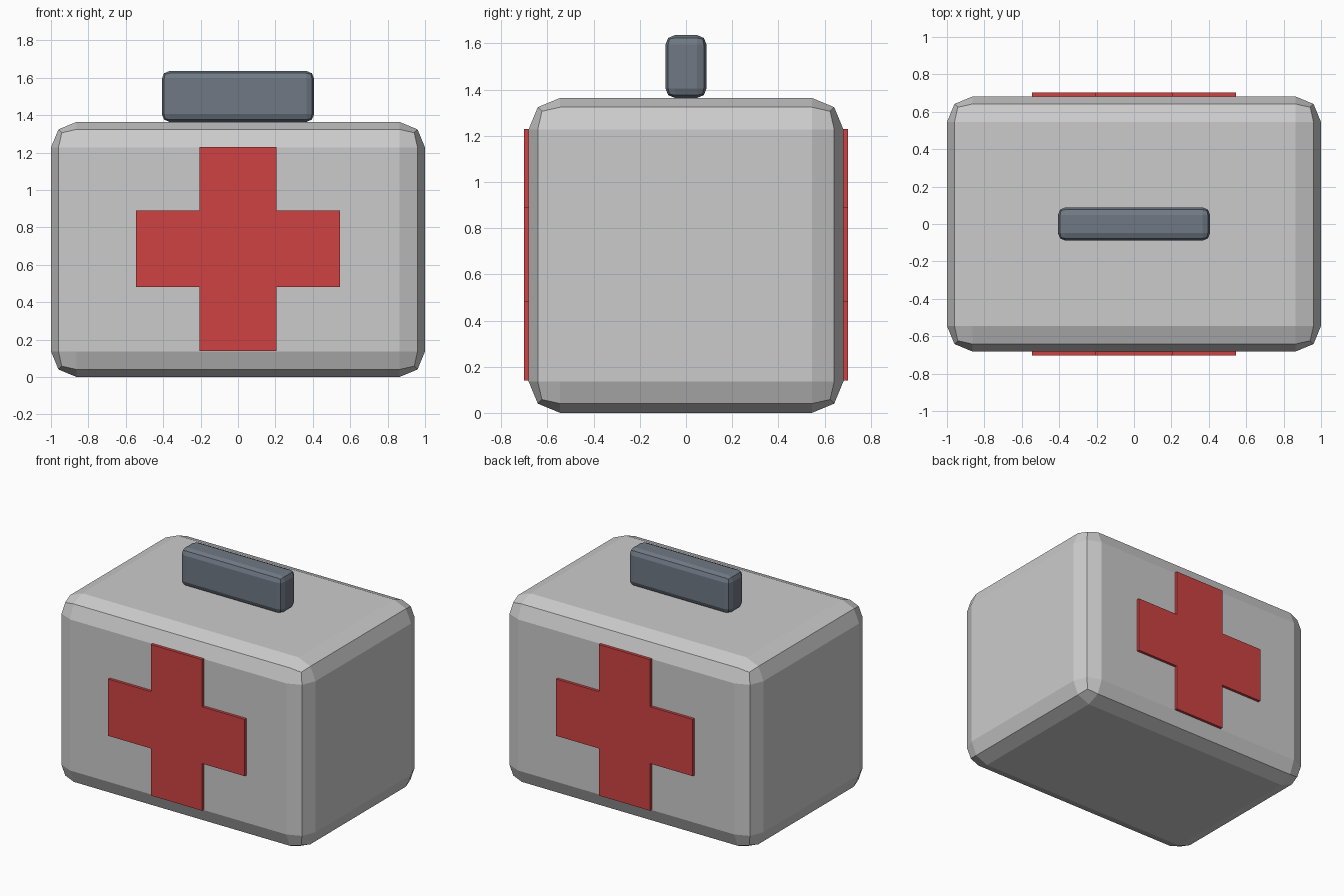
import bpy, bmesh

if "Cube" in bpy.data.objects:
    bpy.data.objects.remove(bpy.data.objects["Cube"])


def colour(name, rgb):
    mat = bpy.data.materials.new(name)
    mat.diffuse_color = (*rgb, 1)
    mat.use_nodes = True
    mat.node_tree.nodes["Principled BSDF"].inputs["Base Color"].default_value = mat.diffuse_color
    return mat


def add_object(name, bm, mat=None):
    bmesh.ops.recalc_face_normals(bm, faces=bm.faces)
    mesh = bpy.data.meshes.new(name)
    bm.to_mesh(mesh)
    bm.free()
    obj = bpy.data.objects.new(name, mesh)
    bpy.context.collection.objects.link(obj)
    if mat:
        mesh.materials.append(mat)
    return obj


def bevelled_box(name, size, z_bottom, bevel, mat=None):
    bm = bmesh.new()
    bmesh.ops.create_cube(bm, size=1)
    bmesh.ops.scale(bm, vec=size, verts=bm.verts)
    bmesh.ops.translate(bm, vec=(0, 0, z_bottom + size[2] / 2), verts=bm.verts)
    obj = add_object(name, bm, mat)
    mod = obj.modifiers.new("bevel", 'BEVEL')
    mod.width = bevel
    mod.segments = 2
    return obj


red = colour("red", (0.62, 0.055, 0.055))
slate = colour("slate", (0.16, 0.19, 0.23))

# Case body and carrying handle
bevelled_box("case", (2.0, 1.364, 1.364), 0, 0.137)
bevelled_box("handle", (0.814, 0.178, 0.272), 1.364, 0.041, slate)

# Raised cross plate on the front, mirrored to the back
a, b, zc = 0.205, 0.545, 0.685
outline = [(-a, -b), (a, -b), (a, -a), (b, -a), (b, a), (a, a),
           (a, b), (-a, b), (-a, a), (-b, a), (-b, -a), (-a, -a)]
bm = bmesh.new()
face = bm.faces.new([bm.verts.new((x, -0.702, z + zc)) for x, z in outline])
ext = bmesh.ops.extrude_face_region(bm, geom=[face])
bmesh.ops.translate(bm, vec=(0, 0.04, 0),
                    verts=[v for v in ext["geom"] if isinstance(v, bmesh.types.BMVert)])
if not face.is_valid or len(bm.faces) < 14:
    bm.faces.new([v for v in bm.verts if v.co.y < -0.69])
cross = add_object("cross_plates", bm, red)
mirror = cross.modifiers.new("mirror", 'MIRROR')
mirror.use_axis = (False, True, False)
mirror.use_clip = False
mirror.use_mirror_merge = False
